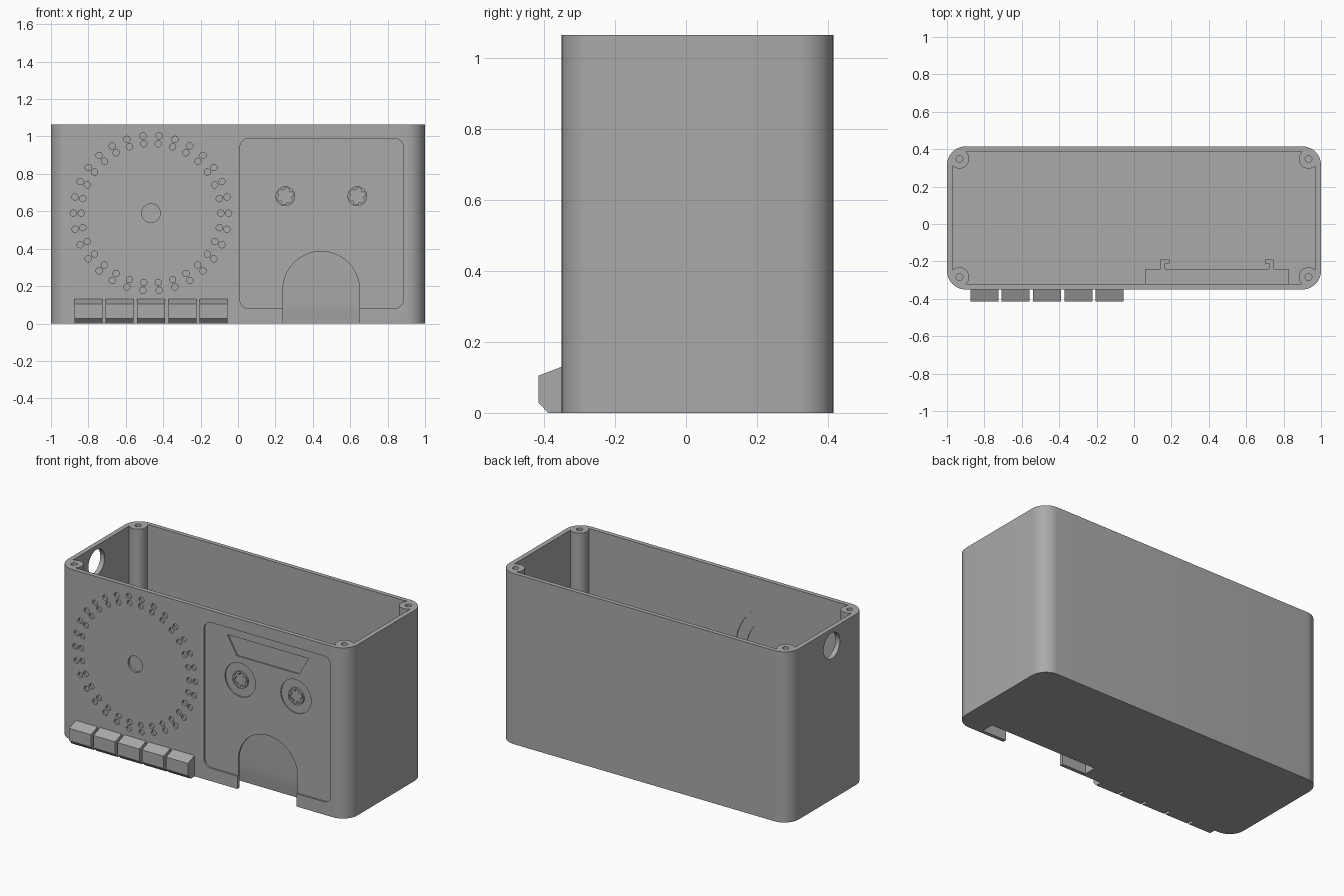
import bpy
import bmesh
from math import sin, cos, pi, radians
from mathutils import Vector

if "Cube" in bpy.data.objects:
    bpy.data.objects.remove(bpy.data.objects["Cube"])

grey = bpy.data.materials.new("grey plastic")
grey.use_nodes = True
COLOUR = (0.4, 0.4, 0.4, 1)
grey.diffuse_color = COLOUR
grey.node_tree.nodes["Principled BSDF"].inputs["Base Color"].default_value = COLOUR

PLACE = {
    "x": lambda a, b, t: (t, a, b),
    "y": lambda a, b, t: (a, t, b),
    "z": lambda a, b, t: (a, b, t),
}


# --- outline helpers -------------------------------------------------------
def circle(cx, cy, r, n=32):
    return [(cx + r * cos(2 * pi * i / n), cy + r * sin(2 * pi * i / n)) for i in range(n)]


def rect(x0, x1, y0, y1):
    return [(x0, y0), (x1, y0), (x1, y1), (x0, y1)]


def rounded(x0, x1, y0, y1, r, n=10):
    pts = []
    corners = [(x1 - r, y1 - r), (x0 + r, y1 - r), (x0 + r, y0 + r), (x1 - r, y0 + r)]
    for k, (cx, cy) in enumerate(corners):
        for i in range(n + 1):
            a = pi / 2 * (k + i / n)
            pts.append((cx + r * cos(a), cy + r * sin(a)))
    return pts


def toothed(cx, cy, r_out, r_in, teeth=6):
    # splined spool hole: wide gaps with narrow teeth pointing inward
    pts = []
    for k in range(teeth):
        for frac, r in ((0, r_out), (0.3, r_out), (0.6, r_out), (0.65, r_in), (0.95, r_in)):
            a = 2 * pi * (k + frac) / teeth
            pts.append((cx + r * cos(a), cy + r * sin(a)))
    return pts


# --- solid helpers ---------------------------------------------------------
def solid(name, outlines, axis, lo, hi):
    bm = bmesh.new()
    for pts in outlines:
        a = [bm.verts.new(PLACE[axis](u, v, lo)) for u, v in pts]
        b = [bm.verts.new(PLACE[axis](u, v, hi)) for u, v in pts]
        bm.faces.new(a)
        bm.faces.new(b[::-1])
        for i in range(len(pts)):
            j = (i + 1) % len(pts)
            bm.faces.new((a[i], b[i], b[j], a[j]))
    bmesh.ops.recalc_face_normals(bm, faces=bm.faces)
    me = bpy.data.meshes.new(name)
    bm.to_mesh(me)
    bm.free()
    me.materials.append(grey)
    ob = bpy.data.objects.new(name, me)
    bpy.context.collection.objects.link(ob)
    return ob


def combine(ob, operation, outlines, axis, lo, hi):
    tool = solid("tool", outlines, axis, lo, hi)
    tool.hide_render = True
    mod = ob.modifiers.new("shape", "BOOLEAN")
    mod.operation, mod.solver, mod.object = operation, "EXACT", tool
    dg = bpy.context.evaluated_depsgraph_get()
    me = bpy.data.meshes.new_from_object(ob.evaluated_get(dg))
    ob.modifiers.clear()
    ob.data = me
    bpy.data.objects.remove(tool)


def cut(*args):
    combine(case, "DIFFERENCE", *args)


def add(*args):
    combine(case, "UNION", *args)


# --- open-topped case ------------------------------------------------------
FRONT, BACK, TOP = -0.35, 0.415, 1.065
case = solid("case", [rounded(-1, 1, FRONT, BACK, 0.1)], "z", 0, TOP)
cut([rounded(-0.97, 0.97, -0.322, 0.388, 0.07)], "z", 0.03, 1.3)

# corner screw posts
posts = [(x, y) for x in (-0.933, 0.933) for y in (-0.283, 0.348)]
add([circle(x, y, 0.052) for x, y in posts], "z", 0.02, TOP)
cut([circle(x, y, 0.018, 20) for x, y in posts], "z", 0.7, 1.3)

# side cable hole
cut([circle(-0.01, 0.96, 0.08, 40)], "x", -1.1, -0.9)

# tape sleeve behind the front wall, with hooked rails
SLEEVE = 0.62
add([rect(0.06, 0.83, -0.335, -0.24)], "z", 0.01, SLEEVE)
hooks = []
for x, s in ((0.155, 1), (0.735, -1)):
    hook = [(-0.012, -0.25), (0.012, -0.25), (0.012, -0.21), (0.035, -0.21),
            (0.035, -0.19), (-0.012, -0.19)]
    hooks.append([(x + s * u, v) for u, v in hook])
add(hooks, "z", 0.01, SLEEVE)
slot = [(-0.328, -0.1), (-0.25, -0.1), (-0.25, 0), (-0.254, 0.035), (-0.259, 0.07),
        (-0.262, 0.11), (-0.262, 0.59), (-0.328, 0.59)]
cut([slot], "x", 0.075, 0.815)

# cassette face: sunk panel, window, reels and thumb arch
cut([rounded(0.01, 0.885, 0.08, 0.99, 0.05)], "y", -0.5, -0.34)
cut([[(0.165, 0.94), (0.725, 0.94), (0.66, 0.825), (0.23, 0.825)]], "y", -0.5, -0.332)
reels = [(0.253, 0.68), (0.638, 0.68)]
cut([circle(x, z, 0.105, 48) for x, z in reels], "y", -0.5, -0.332)
add([circle(x, z, 0.053) for x, z in reels], "y", -0.343, -0.328)
cut([toothed(x, z, 0.045, 0.034) for x, z in reels], "y", -0.5, -0.33)
arch = [(0.24, -0.1), (0.65, -0.1)]
arch += [(0.445 + 0.205 * cos(pi * i / 32), 0.18 + 0.205 * sin(pi * i / 32)) for i in range(33)]
cut([arch], "y", -0.5, -0.29)

# dial: double ring of dots and a centre hole
CX, CZ = -0.465, 0.59
dots = []
for i in range(30):
    a = radians(6 + 12 * i)
    for r in (0.373, 0.415):
        dots.append(circle(CX + r * sin(a), CZ + r * cos(a), 0.017, 16))
cut(dots + [circle(CX, CZ, 0.05)], "y", -0.5, -0.336)

# stepped round seat inside, behind the dial
cut([circle(CX, CZ, 0.35, 64)], "y", -0.327, -0.31)
cut([circle(CX, CZ, 0.28, 64)], "y", -0.331, -0.31)

# --- row of push keys ------------------------------------------------------
key = [(-0.345, 0.13), (-0.35, 0.13), (-0.415, 0.105), (-0.415, 0.028), (-0.388, 0), (-0.345, 0)]
for i in range(5):
    x = -0.875 + 0.1675 * i
    solid("key_%d" % (i + 1), [key], "x", x, x + 0.15)

# smooth rounded walls, keep edges crisp
bpy.ops.object.select_all(action="DESELECT")
case.select_set(True)
bpy.context.view_layer.objects.active = case
bpy.ops.object.shade_smooth_by_angle(angle=radians(30))
